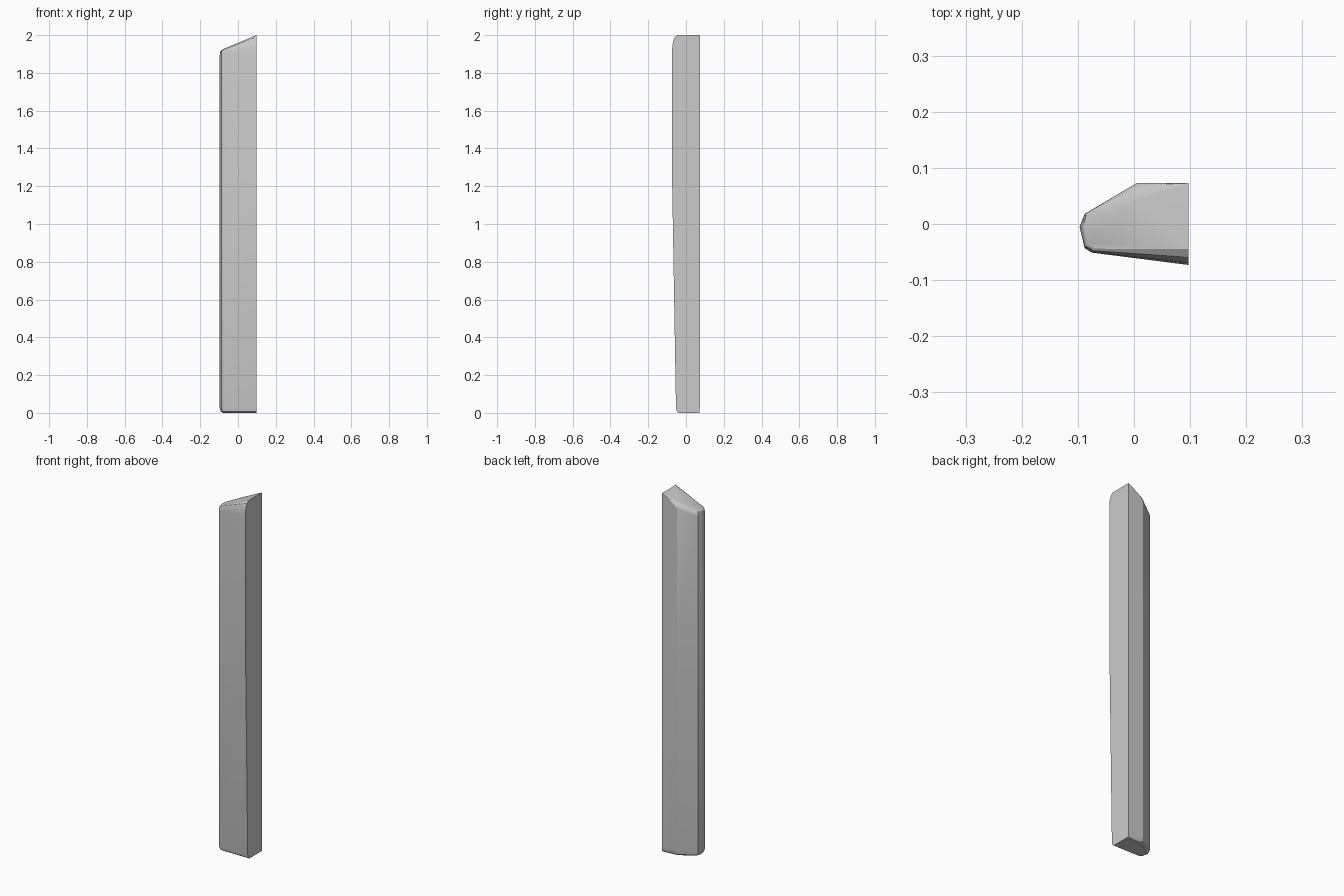
import bpy, bmesh, math

if "Cube" in bpy.data.objects:
    bpy.data.objects.remove(bpy.data.objects["Cube"])

SLOPE = 0.424


def plane_z(x):
    """Height of the slanted top."""
    return 2.0 - SLOPE * (0.097 - x)


# Columns around the post: outer x, outer y, low outer y, shoulder z, top x, top y, bottom x, bottom y
columns = [
    (0.097, 0.073, 0.073, 1.998, 0.097, 0.072, 0.097, 0.070),   # back right
    (0.050, 0.073, 0.073, 1.974, 0.050, 0.057, 0.050, 0.066),   # back middle
    (0.005, 0.073, 0.073, 1.937, 0.010, 0.043, 0.007, 0.062),   # back chamfer
    (-0.088, 0.018, 0.018, 1.895, -0.083, 0.012, -0.074, 0.012),
    (-0.097, -0.005, -0.005, 1.890, -0.084, -0.005, -0.078, -0.005),
    (-0.088, -0.043, -0.043, 1.890, -0.082, -0.036, -0.074, -0.032),
    (-0.075, -0.051, -0.051, 1.895, -0.070, -0.044, -0.066, -0.038),
    (0.097, -0.073, -0.053, 1.930, 0.097, -0.045, 0.097, -0.038),  # front right
]


def column_points(c):
    x, y, yl, zs, tx, ty, bx, by = c
    tz = plane_z(tx)
    pts = [(bx, by, 0.0)]
    # rounded bottom edge
    pts.append((x + 0.3 * (bx - x), yl + 0.3 * (by - yl), 0.007))
    pts.append((x, yl, 0.027))
    # straight sides, front leaning out up to mid height
    pts.append((x, y, 1.2))
    pts.append((x, y, zs))
    # rounded shoulder
    for a in (30, 60):
        u, v = 1 - math.cos(math.radians(a)), math.sin(math.radians(a))
        pts.append((x + u * (tx - x), y + u * (ty - y), zs + v * (tz - zs)))
    pts.append((tx, ty, tz))
    return pts


bm = bmesh.new()
cols = [[bm.verts.new(p) for p in column_points(c)] for c in columns]
n, m = len(cols), len(cols[0])
for i in range(n - 1):
    a, b = cols[i], cols[i + 1]
    for k in range(m - 1):
        bm.faces.new((a[k], a[k + 1], b[k + 1], b[k]))
# flat right side, top and bottom
bm.faces.new(cols[0] + cols[-1][::-1])
bm.faces.new([c[-1] for c in cols])
bm.faces.new([c[0] for c in cols])
bmesh.ops.recalc_face_normals(bm, faces=bm.faces)

mesh = bpy.data.meshes.new("post")
bm.to_mesh(mesh)
bm.free()
post = bpy.data.objects.new("post", mesh)
bpy.context.collection.objects.link(post)
bpy.context.view_layer.objects.active = post
post.select_set(True)
bpy.ops.object.shade_smooth_by_angle(angle=math.radians(25))
